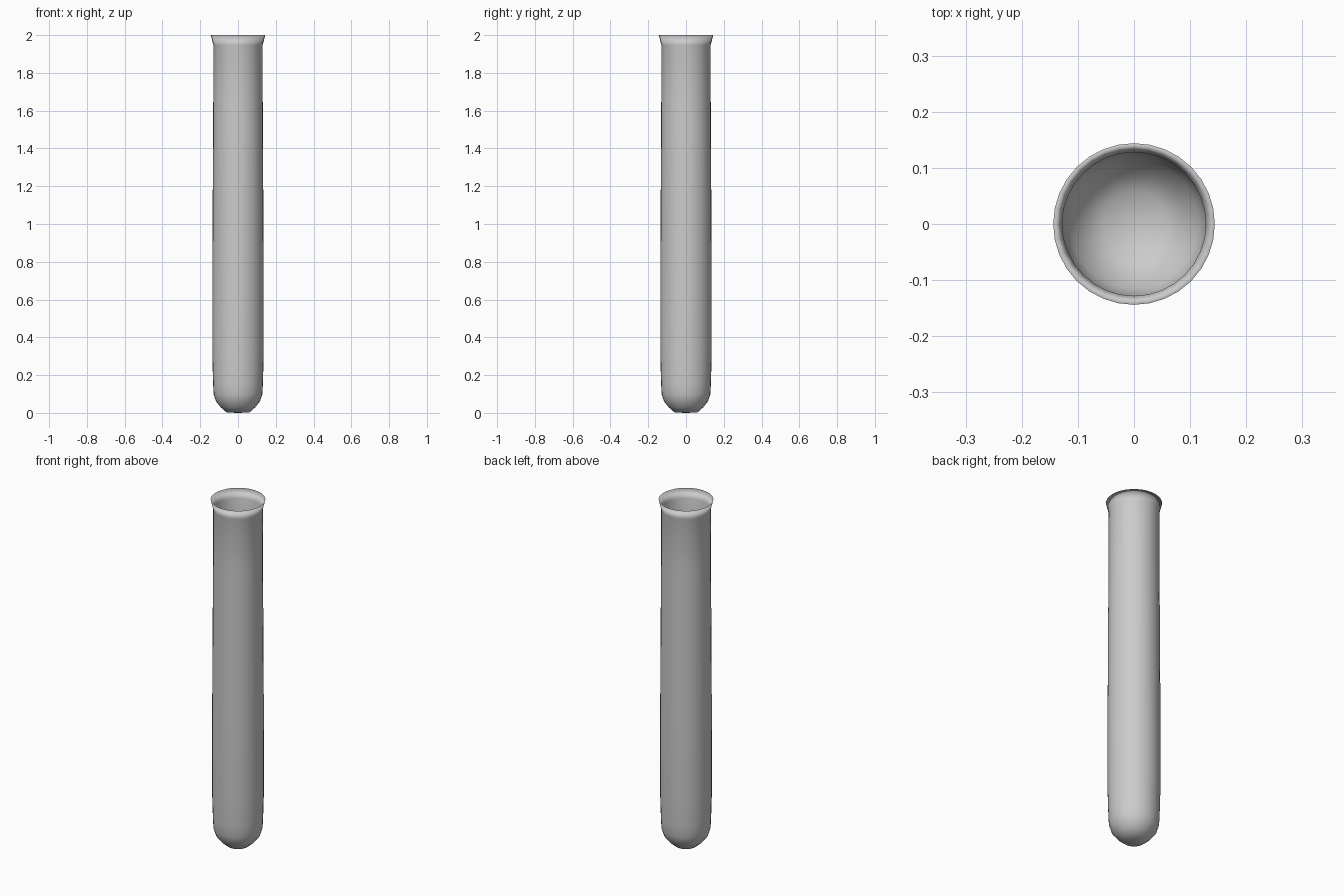
import bpy, bmesh, math

if "Cube" in bpy.data.objects:
    bpy.data.objects.remove(bpy.data.objects["Cube"], do_unlink=True)

SEGMENTS = 32
WALL = 0.002

# Outer profile from base centre to lip: radius, height
OUTER = [(0, 0), (0.06, 0.002), (0.092, 0.03), (0.117, 0.062), (0.129, 0.1),
         (0.132, 0.16), (0.136, 0.3), (0.136, 0.6), (0.135, 0.95),
         (0.133, 1.3), (0.131, 1.65), (0.13, 1.945), (0.144, 2.0)]

# Inner wall follows the outer one and meets it at the lip
inner = [(max(r - WALL, 0), z + (WALL if z < 0.1 else 0)) for r, z in OUTER[:-1]]
profile = OUTER + inner[::-1]

# Glass tube: revolve the profile
bm = bmesh.new()
verts = [bm.verts.new((r, 0, z)) for r, z in profile]
edges = [bm.edges.new(pair) for pair in zip(verts, verts[1:])]
bmesh.ops.spin(bm, geom=verts + edges, cent=(0, 0, 0), axis=(0, 0, 1),
               angle=math.tau, steps=SEGMENTS, use_duplicate=False)
bmesh.ops.remove_doubles(bm, verts=bm.verts, dist=0.0005)
bmesh.ops.recalc_face_normals(bm, faces=bm.faces)
for face in bm.faces:
    face.smooth = True
mesh = bpy.data.meshes.new("tube")
bm.to_mesh(mesh)
bm.free()
tube = bpy.data.objects.new("tube", mesh)
bpy.context.collection.objects.link(tube)

# Plain grey material
grey = bpy.data.materials.new("light grey")
grey.use_nodes = True
colour = (0.6, 0.6, 0.6, 1)
grey.diffuse_color = colour
grey.node_tree.nodes["Principled BSDF"].inputs["Base Color"].default_value = colour
mesh.materials.append(grey)
